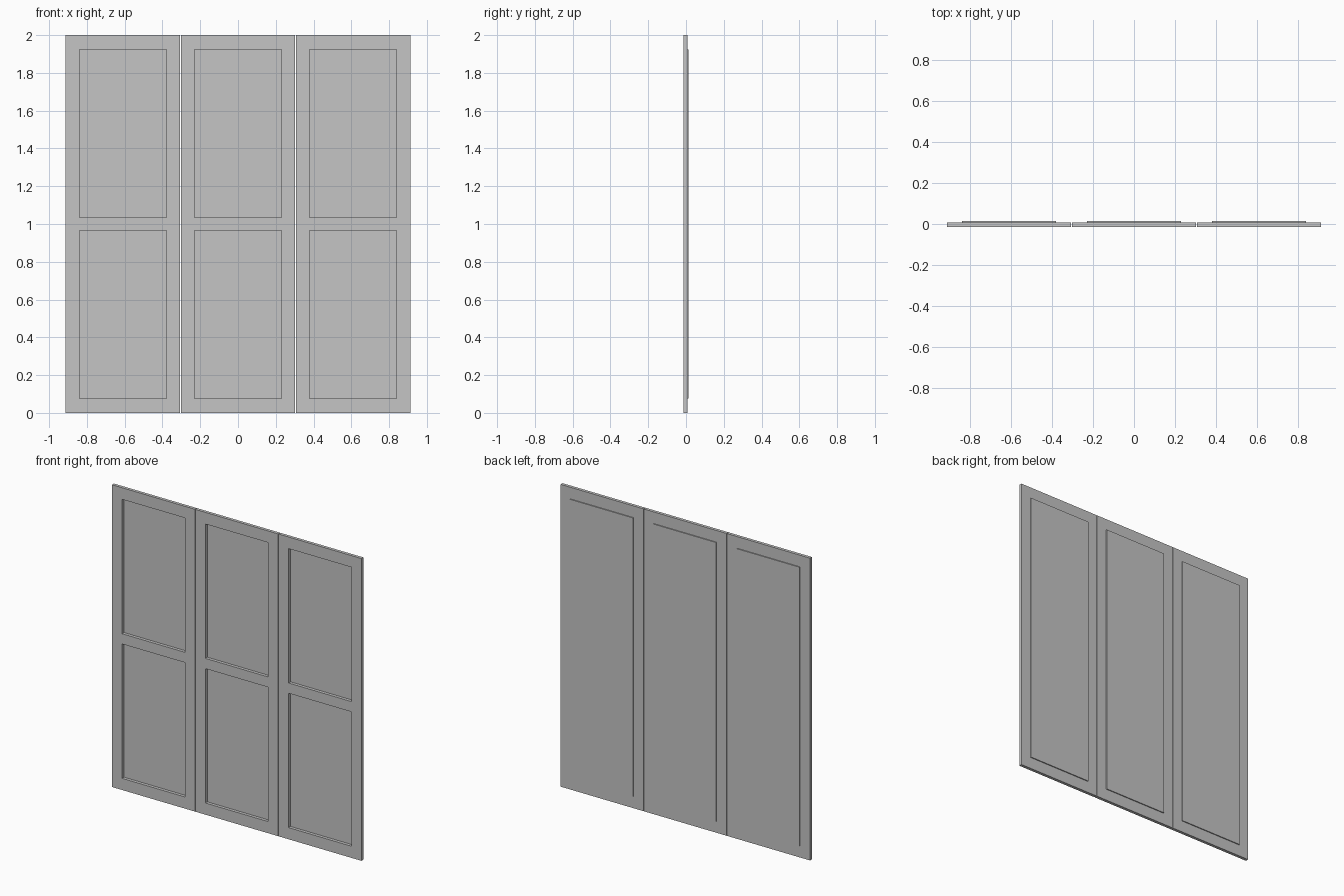
import bpy
import bmesh

cube = bpy.data.objects.get("Cube")
if cube:
    bpy.data.objects.remove(cube, do_unlink=True)

GREY = (0.555, 0.555, 0.555, 1)
paint = bpy.data.materials.new("plain light grey")
paint.use_nodes = True
paint.diffuse_color = GREY
paint.node_tree.nodes["Principled BSDF"].inputs["Base Color"].default_value = GREY

# Overall measures
PITCH = 0.6095         # spacing between door centres
HALF_WIDTH = 0.303
HALF_OPENING = 0.23
HEIGHT = 2.0
BORDER = 0.077         # top and bottom rails
RAIL = 0.034           # half the middle rail
FRONT, FRAME_BACK, PANEL_BACK = -0.0135, 0.007, 0.0135


def slab(name, xs, zs, front, back, centre, holes=()):
    """Upright slab on a grid of x and z lines, leaving out the hole cells."""
    bm = bmesh.new()
    grid = [[bm.verts.new((x, front, z)) for z in zs] for x in xs]
    for i in range(len(xs) - 1):
        for j in range(len(zs) - 1):
            if (i, j) not in holes:
                bm.faces.new((grid[i][j], grid[i + 1][j],
                              grid[i + 1][j + 1], grid[i][j + 1]))
    ret = bmesh.ops.extrude_face_region(bm, geom=bm.faces[:], use_keep_orig=True)
    moved = [v for v in ret["geom"] if isinstance(v, bmesh.types.BMVert)]
    bmesh.ops.translate(bm, verts=moved, vec=(0, back - front, 0))
    bmesh.ops.recalc_face_normals(bm, faces=bm.faces[:])
    mesh = bpy.data.meshes.new(name)
    bm.to_mesh(mesh)
    bm.free()
    mesh.materials.append(paint)
    obj = bpy.data.objects.new(name, mesh)
    obj.location.x = centre
    bpy.context.collection.objects.link(obj)
    return obj


mid = HEIGHT / 2
frame_x = (-HALF_WIDTH, -HALF_OPENING, HALF_OPENING, HALF_WIDTH)
frame_z = (0, BORDER, mid - RAIL, mid + RAIL, HEIGHT - BORDER, HEIGHT)

for side, label in ((-1, "right"), (0, "middle"), (1, "left")):
    x = side * PITCH
    # Door frame with an upper and a lower opening
    slab(label + "_door_frame", frame_x, frame_z, FRONT, FRAME_BACK, x,
         holes={(1, 1), (1, 3)})
    # Full-height backing panel standing proud of the rear
    slab(label + "_back_panel", frame_x[1:3], (BORDER, HEIGHT - BORDER),
         FRAME_BACK, PANEL_BACK, x)
